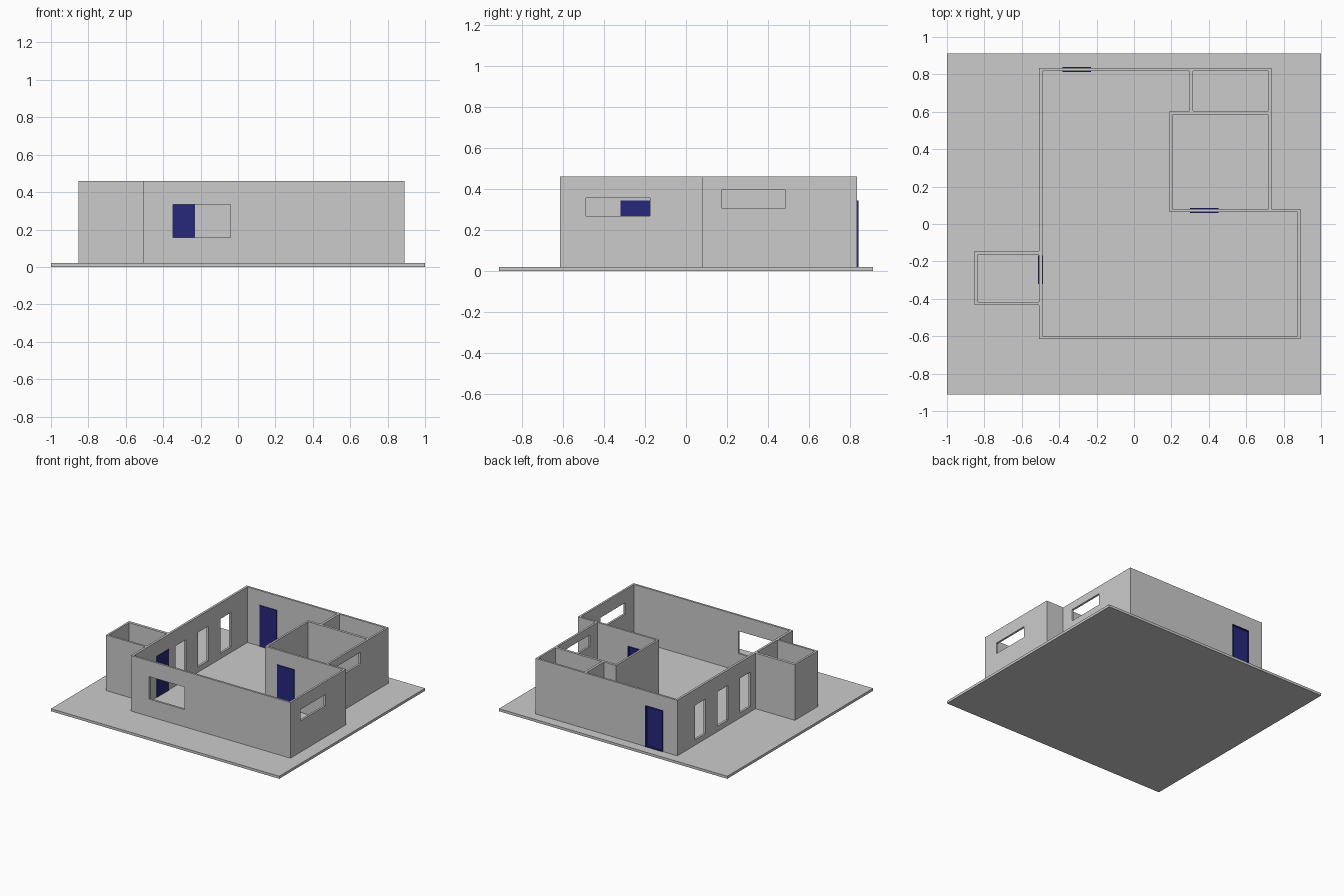
import bpy, bmesh
from math import pi

if "Cube" in bpy.data.objects:
    bpy.data.objects.remove(bpy.data.objects["Cube"])

BASE, TOP = 0.02, 0.46


def prism(name, pts, z0, z1):
    """Extrude a plan outline (counter-clockwise) from z0 to z1."""
    bm = bmesh.new()
    face = bm.faces.new([bm.verts.new((x, y, z0)) for x, y in pts])
    ext = bmesh.ops.extrude_face_region(bm, geom=[face])
    for v in ext["geom"]:
        if isinstance(v, bmesh.types.BMVert):
            v.co.z = z1
    bmesh.ops.recalc_face_normals(bm, faces=bm.faces)
    mesh = bpy.data.meshes.new(name)
    bm.to_mesh(mesh)
    bm.free()
    obj = bpy.data.objects.new(name, mesh)
    bpy.context.collection.objects.link(obj)
    return obj


def rect(x0, x1, y0, y1):
    return [(x0, y0), (x1, y0), (x1, y1), (x0, y1)]


def cut(target, pts, z0, z1):
    """Subtract a prism from the target and discard the cutter."""
    cutter = prism("cutter", pts, z0, z1)
    cutter.hide_render = True
    mod = target.modifiers.new("cut", "BOOLEAN")
    mod.operation, mod.solver, mod.object = "DIFFERENCE", "EXACT", cutter
    bpy.context.view_layer.objects.active = target
    bpy.ops.object.modifier_apply(modifier=mod.name)
    bpy.data.objects.remove(cutter)


# Ground slab
prism("floor_slab", rect(-1, 1, -0.912, 0.912), 0, BASE)

# House block
walls = prism("walls", [
    (-0.508, -0.615), (0.89, -0.615), (0.89, 0.08), (0.735, 0.08),
    (0.735, 0.834), (-0.508, 0.834), (-0.508, -0.144), (-0.853, -0.144),
    (-0.853, -0.433), (-0.508, -0.433)], BASE, TOP)

# Rooms: main hall, bedroom, back closet, side annex
rooms = [
    [(-0.49, -0.599), (0.874, -0.599), (0.874, 0.064), (0.19, 0.064),
     (0.19, 0.604), (0.297, 0.604), (0.297, 0.818), (-0.49, 0.818)],
    rect(0.206, 0.719, 0.08, 0.584),
    rect(0.316, 0.719, 0.604, 0.818),
    rect(-0.837, -0.508, -0.417, -0.166),
]
for room in rooms:
    cut(walls, room, -0.1, 0.6)

# Windows: front, two on the right, three tall ones on the left
cut(walls, rect(-0.348, -0.04, -0.65, -0.57), 0.157, 0.335)
cut(walls, rect(0.85, 0.92, -0.488, -0.176), 0.268, 0.357)
cut(walls, rect(0.69, 0.77, 0.176, 0.483), 0.305, 0.398)
for i in range(3):
    y = 0.545 - 0.28 * i
    cut(walls, rect(-0.54, -0.46, y - 0.065, y + 0.065), 0.062, 0.335)

# Doors: slab filling its opening, with a recessed panel on the outer side
blue = bpy.data.materials.new("door_blue")
blue.diffuse_color = (0.02, 0.02, 0.2, 1)
blue.use_nodes = True
blue.node_tree.nodes["Principled BSDF"].inputs["Base Color"].default_value = blue.diffuse_color


def door(name, x, y, turn=0):
    w, d, h = 0.076, 0.0135, 0.345
    hx, hy = (d, w) if turn else (w, d)
    cut(walls, rect(x - hx, x + hx, y - hy, y + hy), -0.1, h)
    obj = prism(name, rect(-w, w, -d, d), BASE, h)
    bm = bmesh.new()
    bm.from_mesh(obj.data)
    outer = [f for f in bm.faces if f.normal.y > 0.9]
    bmesh.ops.inset_region(bm, faces=outer, thickness=0.008)
    bmesh.ops.inset_region(bm, faces=outer, thickness=0.0005, depth=-0.012)
    bm.to_mesh(obj.data)
    bm.free()
    obj.location = (x, y, 0)
    obj.rotation_euler.z = turn
    obj.data.materials.append(blue)


door("back_door", -0.306, 0.826)
door("bedroom_door", 0.375, 0.072)
door("annex_door", -0.499, -0.244, pi / 2)
